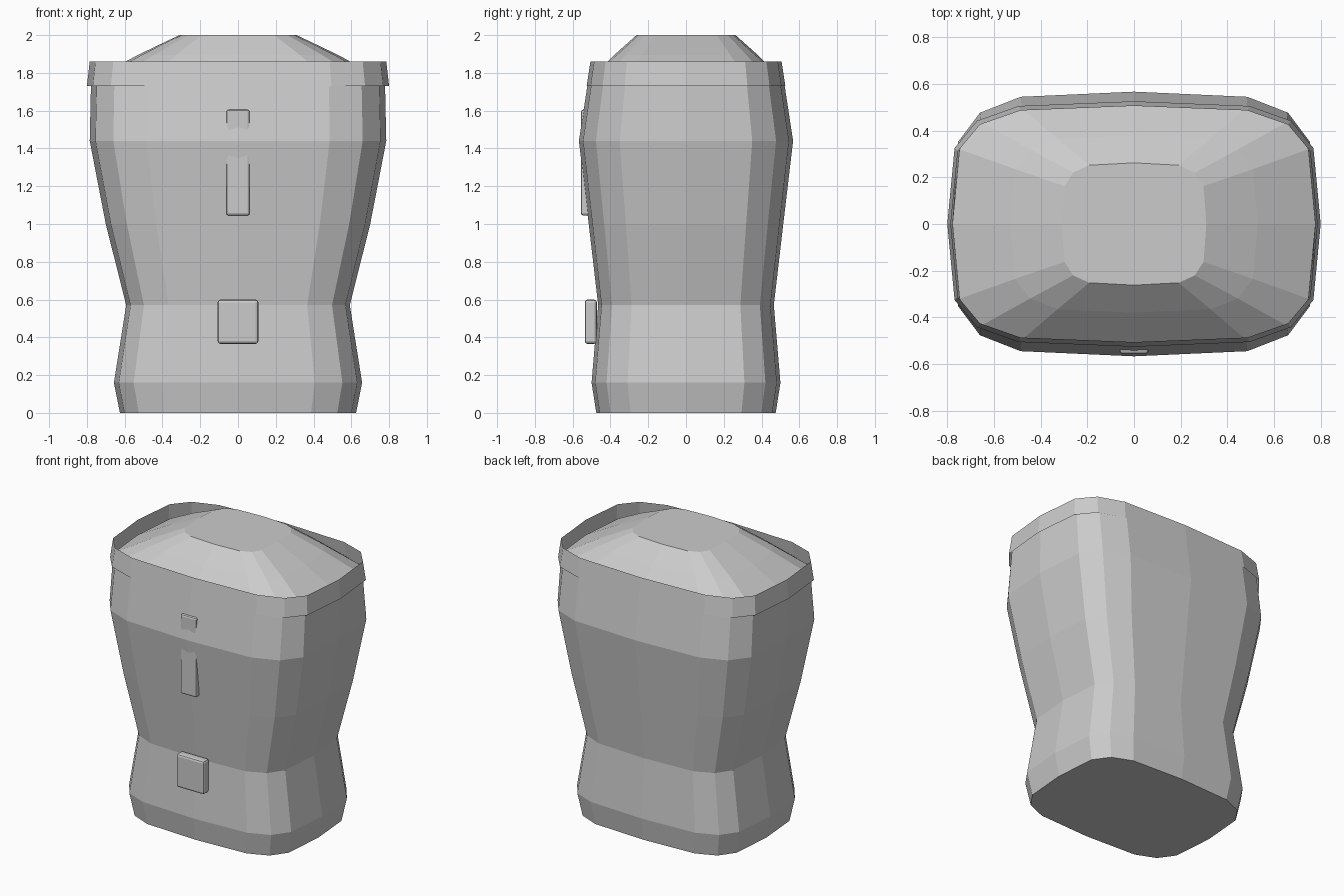
import bpy, bmesh
from math import sin, cos, pi, copysign

if "Cube" in bpy.data.objects:
    bpy.data.objects.remove(bpy.data.objects["Cube"])

SIDES = 16


def rounded_ring(bm, rx, ry, z):
    """One 16-sided rounded-rectangle (superellipse) cross-section."""
    def soft(v):
        return copysign(abs(v) ** 0.5, v) if abs(v) > 1e-9 else 0.0
    return [bm.verts.new((rx * soft(cos(2 * pi * i / SIDES)),
                          ry * soft(sin(2 * pi * i / SIDES)), z))
            for i in range(SIDES)]


def loft(name, sections, capped=True):
    bm = bmesh.new()
    rings = [rounded_ring(bm, *s) for s in sections]
    for a, b in zip(rings, rings[1:]):
        for i in range(SIDES):
            j = (i + 1) % SIDES
            bm.faces.new((a[i], a[j], b[j], b[i]))
    if capped:
        bm.faces.new(rings[0][::-1])
        bm.faces.new(rings[-1])
    return finish(name, bm)


def bevelled_box(name, lo, hi, bevel):
    bm = bmesh.new()
    bmesh.ops.create_cube(bm, size=1)
    for v in bm.verts:
        v.co = [(l + h) / 2 + c * (h - l) for c, l, h in zip(v.co, lo, hi)]
    bmesh.ops.bevel(bm, geom=bm.edges[:], offset=bevel, segments=2,
                    profile=0.5, affect='EDGES')
    return finish(name, bm)


def finish(name, bm):
    mesh = bpy.data.meshes.new(name)
    bm.to_mesh(mesh)
    bm.free()
    obj = bpy.data.objects.new(name, mesh)
    bpy.context.collection.objects.link(obj)
    return obj


# torso: hips, waist, chest, shoulders and sloping neck base (rx, ry, z)
loft("torso", [
    (0.625, 0.475, 0.0),
    (0.657, 0.50, 0.16),
    (0.592, 0.465, 0.57),
    (0.70, 0.515, 1.0),
    (0.785, 0.567, 1.44),
    (0.778, 0.518, 1.76),
    (0.53, 0.38, 1.895),
    (0.31, 0.262, 2.0),
])

# thin open collar band around the shoulders
loft("collar_band", [(0.80, 0.526, 1.73), (0.785, 0.506, 1.86)], capped=False)

# front details, partly sunk into the chest and waist
bevelled_box("chest_strip", (-0.062, -0.556, 1.045), (0.062, -0.50, 1.605), 0.012)
bevelled_box("belt_buckle", (-0.108, -0.536, 0.365), (0.108, -0.472, 0.60), 0.015)
